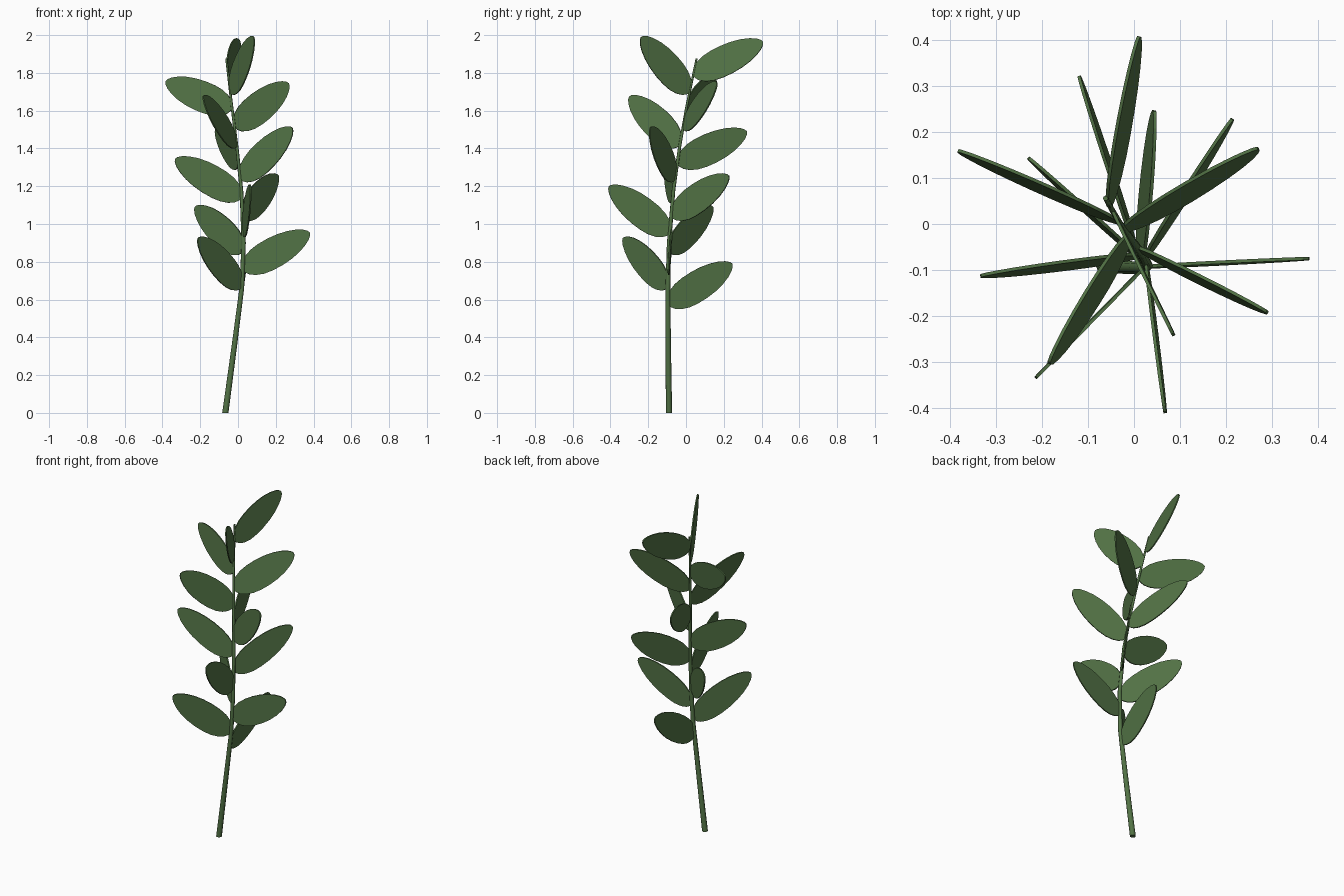
import bpy, bmesh, math
from mathutils import Vector

cube = bpy.data.objects.get("Cube")
if cube:
    bpy.data.objects.remove(cube)

green = bpy.data.materials.new("leaf green")
green.use_nodes = True
colour = (0.085, 0.17, 0.06, 1)
green.diffuse_color = colour
green.node_tree.nodes["Principled BSDF"].inputs["Base Color"].default_value = colour

# Stem centre line, from the foot to the tip
PATH = [Vector(p) for p in (
    (-.067, -.09, 0), (-.02, -.094, .35), (.02, -.096, .66), (.03, -.09, .9),
    (.018, -.066, 1.18), (-.005, -.035, 1.4), (-.032, .003, 1.62), (-.062, .056, 1.875))]


def stem_at(z):
    """Centre and direction of the stem at a height."""
    for a, b in zip(PATH, PATH[1:]):
        if z <= b.z:
            break
    return a.lerp(b, (z - a.z) / (b.z - a.z)), (b - a).normalized()


def add_object(name, bm):
    bmesh.ops.recalc_face_normals(bm, faces=bm.faces)
    mesh = bpy.data.meshes.new(name)
    bm.to_mesh(mesh)
    bm.free()
    mesh.materials.append(green)
    obj = bpy.data.objects.new(name, mesh)
    bpy.context.collection.objects.link(obj)
    return obj


# Stem: tapered eight-sided tube
SIDES = 8
bm = bmesh.new()
rings = []
for p in PATH:
    r = .0165 - .011 * p.z / PATH[-1].z
    rings.append([bm.verts.new(p + Vector((r * math.cos(a), r * math.sin(a), 0)))
                  for a in (math.tau * i / SIDES for i in range(SIDES))])
for low, high in zip(rings, rings[1:]):
    for i in range(SIDES):
        j = (i + 1) % SIDES
        bm.faces.new((low[i], low[j], high[j], high[i])).smooth = True
bm.faces.new(rings[0])
bm.faces.new(rings[-1])
stem = add_object("stem", bm)
bpy.context.view_layer.objects.active = stem
stem.select_set(True)
bpy.ops.object.shade_smooth_by_angle(angle=math.radians(50))

# Leaf outline: share of length, half width
OUTLINE = [(.015, .018), (.05, .038), (.12, .058), (.22, .073), (.34, .08), (.48, .081),
           (.62, .076), (.75, .065), (.86, .049), (.94, .031), (.985, .014)]


def leaf(name, base_z, tip):
    """Flat blade lying in the plane of its axis and the stem."""
    base, along = stem_at(base_z)
    axis = Vector(tip) - base
    side = (along - axis * along.dot(axis) / axis.length_squared).normalized()
    bm = bmesh.new()
    upper = [bm.verts.new(base + axis * t + side * w) for t, w in OUTLINE]
    lower = [bm.verts.new(base + axis * t - side * w) for t, w in OUTLINE]
    bm.faces.new([bm.verts.new(base)] + upper
                 + [bm.verts.new(base + axis)] + lower[::-1])
    obj = add_object(name, bm)
    solid = obj.modifiers.new("thickness", 'SOLIDIFY')
    solid.thickness = .007
    solid.offset = 0


# Leaves spiralling up the stem: base height, tip
LEAVES = [
    (.572, (.045, .245, .79)), (.665, (-.212, -.333, .925)),
    (.757, (.38, -.075, .955)), (.855, (-.228, .143, 1.09)),
    (.948, (.067, -.408, 1.2)), (1.04, (.213, .228, 1.255)),
    (1.137, (-.333, -.112, 1.345)), (1.235, (.288, -.19, 1.51)),
    (1.318, (-.12, .322, 1.49)), (1.415, (-.185, -.3, 1.675)),
    (1.51, (.268, .165, 1.745)), (1.61, (-.383, .16, 1.755)),
    (1.695, (.084, -.238, 1.99)), (1.785, (.01, .408, 1.965))]
for i, (z, tip) in enumerate(LEAVES):
    leaf(f"leaf_{i + 1}", z, tip)
